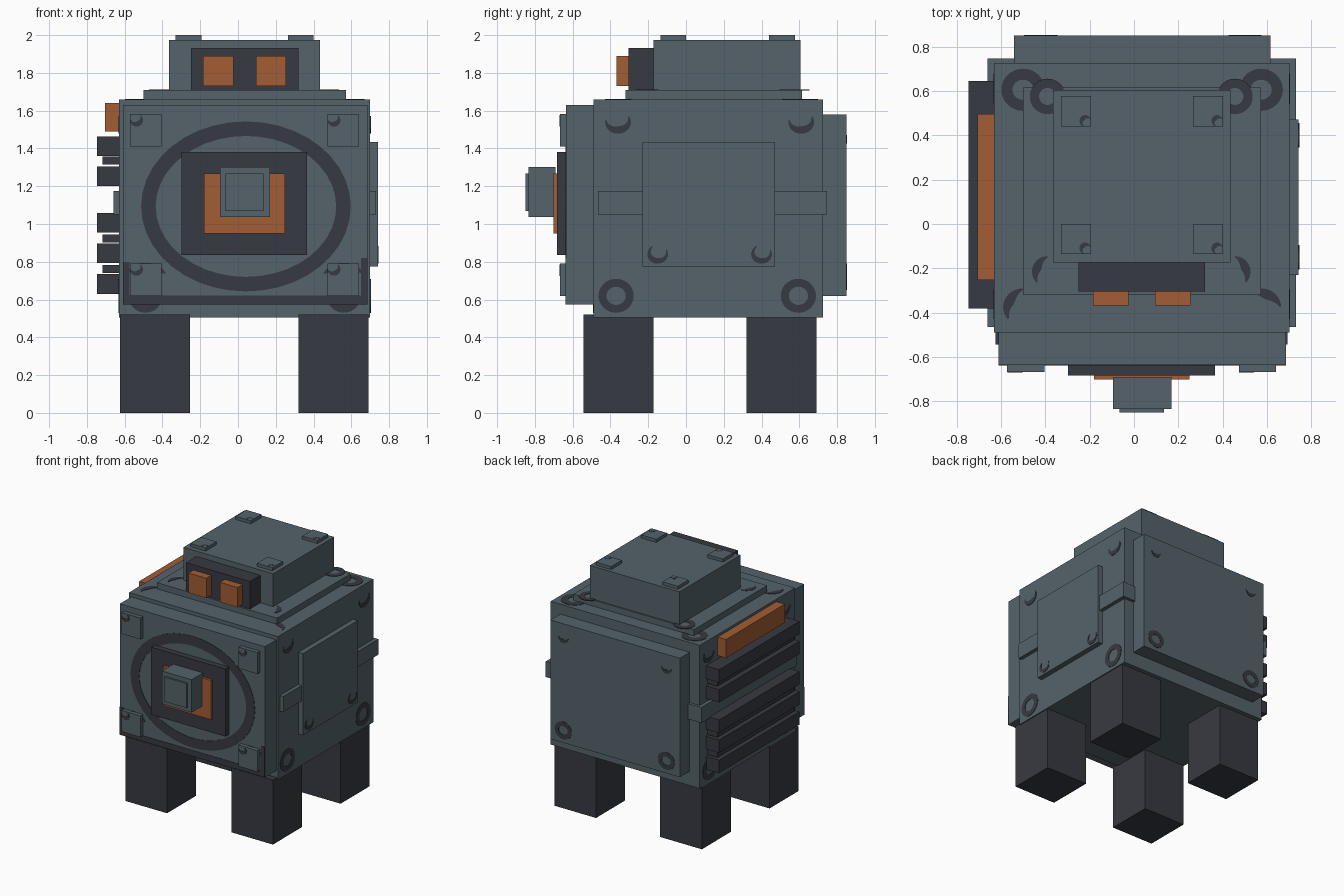
import bpy, bmesh, math

if "Cube" in bpy.data.objects:
    bpy.data.objects.remove(bpy.data.objects["Cube"])


def material(name, rgb):
    m = bpy.data.materials.new(name)
    m.diffuse_color = (*rgb, 1)
    m.use_nodes = True
    m.node_tree.nodes["Principled BSDF"].inputs["Base Color"].default_value = m.diffuse_color
    return m


STEEL = material("slate_steel", (0.089, 0.125, 0.145))
DARK = material("dark_metal", (0.039, 0.042, 0.054))
ORANGE = material("orange_glow", (0.36, 0.11, 0.035))


def finish(name, bm, mat):
    bmesh.ops.recalc_face_normals(bm, faces=bm.faces)
    me = bpy.data.meshes.new(name)
    bm.to_mesh(me)
    bm.free()
    me.materials.append(mat)
    ob = bpy.data.objects.new(name, me)
    bpy.context.collection.objects.link(ob)


def box(name, mat, x, y, z):
    """Box from three (low, high) ranges."""
    bm = bmesh.new()
    bmesh.ops.create_cube(bm, size=1)
    for v in bm.verts:
        v.co = [r[0] + (c + 0.5) * (r[1] - r[0]) for c, r in zip(v.co, (x, y, z))]
    finish(name, bm, mat)


def arc(name, axis, level, cu, cv, ru, rv, width, start=0, sweep=360):
    """Thin painted ring or crescent lying on the plane axis = level."""
    bm = bmesh.new()
    n = max(10, int(sweep / 9))
    rows = []
    for i in range(n + 1):
        t = i / n
        a = math.radians(start + sweep * t)
        # open arcs taper toward their tips
        w = width if sweep == 360 else width * (0.15 + 0.85 * math.sin(math.pi * t))
        row = []
        for inset, d in ((0, -0.003), (w, -0.003), (w, 0.003), (0, 0.003)):
            p = [cu + (ru - inset) * math.cos(a), cv + (rv - inset) * math.sin(a)]
            p.insert("xyz".index(axis), level + d)
            row.append(bm.verts.new(p))
        rows.append(row)
    for r, s in zip(rows, rows[1:]):
        for k in range(4):
            bm.faces.new((r[k], r[(k + 1) % 4], s[(k + 1) % 4], s[k]))
    if sweep == 360:
        bmesh.ops.remove_doubles(bm, verts=bm.verts, dist=1e-5)
    else:
        bm.faces.new(rows[0])
        bm.faces.new(rows[-1][::-1])
    finish(name, bm, DARK)


# Body with front, back, right and top plates
box("body", STEEL, (-0.63, 0.70), (-0.49, 0.725), (0.505, 1.66))
box("front_plate", STEEL, (-0.61, 0.685), (-0.635, -0.49), (0.575, 1.63))
box("back_plate", STEEL, (-0.54, 0.615), (0.72, 0.85), (0.62, 1.58))
box("belt", STEEL, (-0.66, 0.73), (-0.465, 0.747), (1.05, 1.175))
box("right_panel", STEEL, (0.69, 0.742), (-0.23, 0.47), (0.775, 1.435))
box("top_plate", STEEL, (-0.50, 0.573), (-0.32, 0.615), (1.65, 1.71))

# Legs
for side, x in (("left", -0.625), ("right", 0.32)):
    for end, y in (("front", -0.543), ("back", 0.32)):
        box(f"{end}_{side}_leg", DARK, (x, x + 0.372), (y, y + 0.37), (0, 0.52))

# Head with roof studs, visor and eyes
box("head", STEEL, (-0.365, 0.435), (-0.173, 0.605), (1.70, 1.975))
for x in (-0.33, 0.265):
    for y in (-0.135, 0.44):
        box("roof_stud", STEEL, (x, x + 0.136), (y, y + 0.136), (1.965, 2.0))
        arc("roof_stud_mark", "z", 1.998, x + 0.11, y + 0.025, 0.026, 0.026, 0.022, 20, 230)
box("visor", DARK, (-0.25, 0.32), (-0.305, -0.17), (1.71, 1.932))
for x in (-0.185, 0.095):
    box("eye", ORANGE, (x, x + 0.16), (-0.368, -0.30), (1.73, 1.89))

# Snout on the front plate
box("snout_frame", DARK, (-0.298, 0.365), (-0.682, -0.63), (0.837, 1.382))
box("snout_glow", ORANGE, (-0.18, 0.25), (-0.702, -0.67), (0.95, 1.267))
box("snout", STEEL, (-0.095, 0.17), (-0.835, -0.69), (1.037, 1.302))
box("snout_tip", STEEL, (-0.065, 0.135), (-0.85, -0.83), (1.07, 1.267))

# Corner pads on the front plate
for x in (-0.572, 0.473):
    for z in (0.62, 1.41):
        box("corner_pad", STEEL, (x, x + 0.168), (-0.667, -0.63), (z, z + 0.172))
        arc("corner_pad_mark", "y", -0.667, x + 0.035, z + 0.14, 0.034, 0.034, 0.028, 180, 230)

# Left side vents and light bar
for z in (0.63, 0.793, 0.955, 1.2, 1.36):
    box("vent_bar", DARK, (-0.747, -0.62), (-0.38, 0.645), (z, z + 0.104))
for z in (0.74, 0.903, 1.315):
    box("vent_slat", DARK, (-0.717, -0.62), (-0.36, 0.625), (z, z + 0.042))
box("side_light", ORANGE, (-0.705, -0.62), (-0.253, 0.495), (1.49, 1.64))

# Painted front ring and lower trim
arc("front_ring", "y", -0.635, 0.042, 1.093, 0.555, 0.45, 0.077)
trim_y = (-0.638, -0.63)
box("front_trim_bottom", DARK, (-0.61, 0.685), trim_y, (0.575, 0.622))
box("front_trim_left", DARK, (-0.61, -0.575), trim_y, (0.575, 0.80))
box("front_trim_right", DARK, (0.65, 0.685), trim_y, (0.575, 0.82))
for x in (-0.49, 0.56):
    arc("front_plate_mark", "y", -0.635, x, 0.71, 0.115, 0.085, 0.06, 20, 140)
    arc("front_body_mark", "y", -0.49, x, 0.62, 0.09, 0.09, 0.045)

# Painted marks on the sides
for x in (-0.63, 0.70):
    for y in (-0.37, 0.595):
        arc("side_ring", "x", x, y, 0.62, 0.093, 0.09, 0.042)
    for y in (-0.36, 0.61):
        arc("side_upper_mark", "x", x, y, 1.54, 0.068, 0.062, 0.04, 170, 220)
for y in (-0.15, 0.40):
    arc("right_panel_mark", "x", 0.742, y, 0.84, 0.055, 0.05, 0.03, 120, 270)

# Painted marks on the top
for x, a in ((-0.50, 90), (0.573, 0)):
    arc("top_back_ring", "z", 1.66, x, 0.605, 0.098, 0.095, 0.05)
    arc("top_front_mark", "z", 1.66, x, -0.375, 0.09, 0.085, 0.045, a, 130)
for x, a in ((-0.39, 90), (0.455, -45)):
    arc("top_plate_back_ring", "z", 1.71, x, 0.575, 0.08, 0.08, 0.042)
    arc("top_plate_front_mark", "z", 1.71, x, -0.215, 0.07, 0.07, 0.04, a, 135)

# Painted marks on the back plate
for x in (-0.42, 0.50):
    arc("back_ring", "y", 0.85, x, 0.72, 0.075, 0.07, 0.035)
    arc("back_upper_mark", "y", 0.85, x, 1.47, 0.045, 0.045, 0.03, 180, 180)
